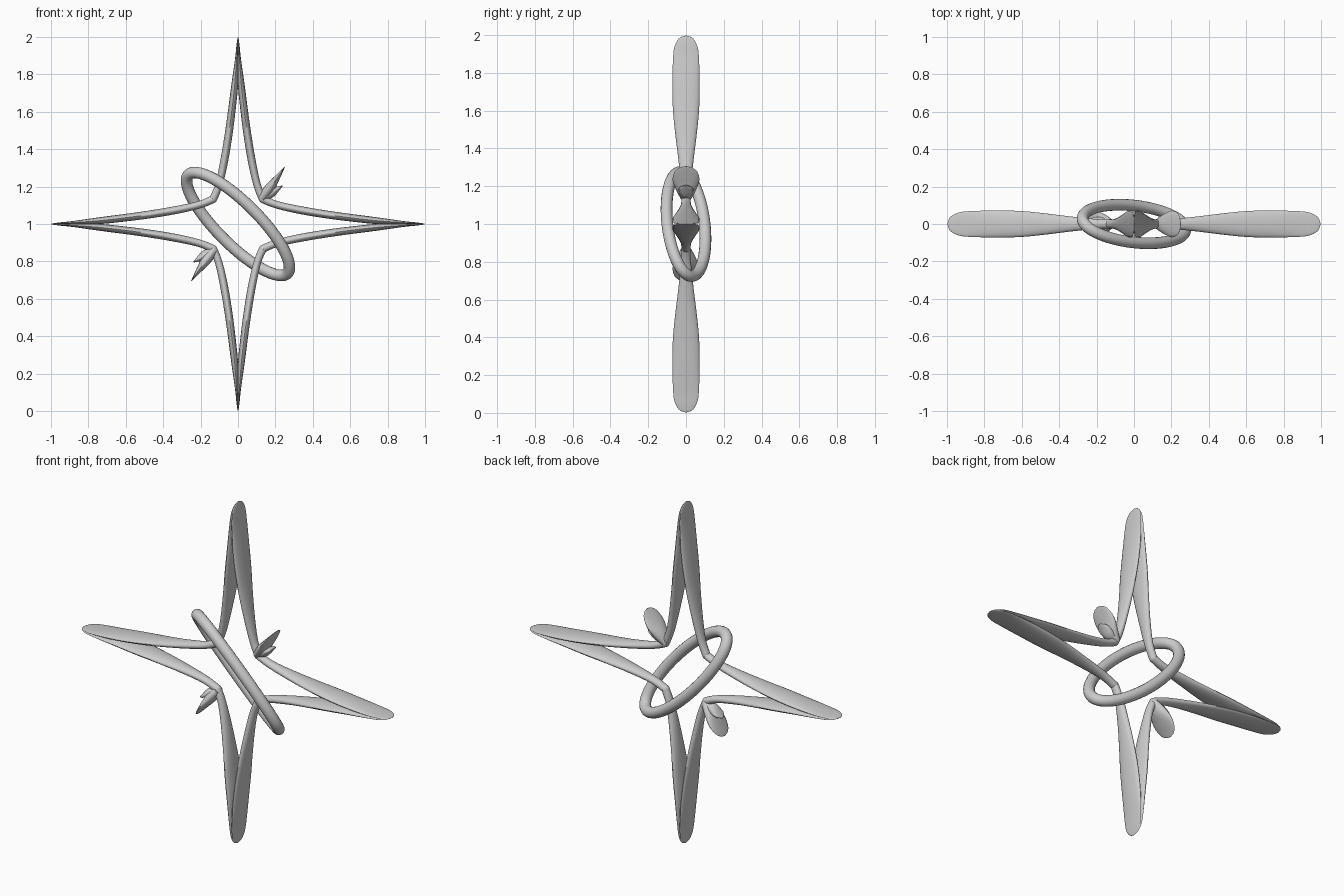
import bpy, bmesh, math
from mathutils import Vector

if "Cube" in bpy.data.objects:
    bpy.data.objects.remove(bpy.data.objects["Cube"])


def spline(pts, steps):
    """Catmull-Rom through tuples of any length."""
    p = [Vector(q) for q in pts]
    p = [p[0] * 2 - p[1]] + p + [p[-1] * 2 - p[-2]]
    out = []
    for i in range(1, len(p) - 2):
        a, b, c, d = p[i - 1:i + 3]
        for k in range(steps):
            t = k / steps
            out.append(0.5 * (2 * b + (c - a) * t + (2 * a - 5 * b + 4 * c - d) * t * t
                              + (3 * b - a - 3 * c + d) * t ** 3))
    return out + [p[-2]]


def blade(name, pts, sx, sz, steps=6, sides=20):
    """Elliptical sweep in the xz plane; each point is (x, z, half thickness, half width in y)."""
    path = spline(pts, steps)
    bm = bmesh.new()
    rings = []
    for i, q in enumerate(path):
        a, b = path[max(i - 1, 0)], path[min(i + 1, len(path) - 1)]
        t = Vector((b[0] - a[0], b[1] - a[1])).normalized()
        h, w = max(q[2], 0.0008), max(q[3], 0.0008)
        ring = []
        for k in range(sides):
            ang = 2 * math.pi * k / sides
            u, v = h * math.cos(ang), w * math.sin(ang)
            ring.append(bm.verts.new((sx * (q[0] - t.y * u), v, 1 + sz * (q[1] + t.x * u))))
        rings.append(ring)
    for r, s in zip(rings, rings[1:]):
        for k in range(sides):
            n = (k + 1) % sides
            bm.faces.new((r[k], r[n], s[n], s[k]))
    bm.faces.new(rings[0])
    bm.faces.new(rings[-1])
    bmesh.ops.recalc_face_normals(bm, faces=bm.faces)
    finish(name, bm)


def finish(name, bm):
    me = bpy.data.meshes.new(name)
    bm.to_mesh(me)
    bm.free()
    ob = bpy.data.objects.new(name, me)
    bpy.context.collection.objects.link(ob)
    bpy.ops.object.select_all(action='DESELECT')
    ob.select_set(True)
    bpy.context.view_layer.objects.active = ob
    bpy.ops.object.shade_smooth_by_angle(angle=math.radians(50))


# Star frame: four bent strands, broad at the tips and thin at the inner corners
half = [(0.000, 0.997, 0.001, 0.004), (0.001, 0.985, 0.003, 0.034),
        (0.004, 0.95, 0.005, 0.057), (0.007, 0.89, 0.008, 0.068),
        (0.018, 0.74, 0.018, 0.072), (0.034, 0.60, 0.020, 0.069),
        (0.053, 0.46, 0.021, 0.055), (0.077, 0.32, 0.021, 0.038),
        (0.102, 0.21, 0.020, 0.027)]
strand = half + [(0.129, 0.142, 0.021, 0.024), (0.142, 0.129, 0.021, 0.024)] \
    + [(z, x, h, w) for x, z, h, w in reversed(half)]
for side, sx in (("right", 1), ("left", -1)):
    for level, sz in (("upper", 1), ("lower", -1)):
        blade(f"star_strand_{level}_{side}", strand, sx, sz)

# Short barbs on two opposite corners: a rounded leaf and a smaller flange
leaf = [(0.125, 0.135, 0.022, 0.028), (0.165, 0.185, 0.028, 0.055),
        (0.200, 0.234, 0.018, 0.071), (0.230, 0.276, 0.008, 0.060),
        (0.245, 0.298, 0.003, 0.034), (0.250, 0.306, 0.001, 0.004)]
flange = [(0.130, 0.140, 0.018, 0.022), (0.175, 0.165, 0.025, 0.036),
          (0.215, 0.190, 0.012, 0.036), (0.238, 0.204, 0.002, 0.010)]
for where, s in (("upper_right", 1), ("lower_left", -1)):
    blade(f"barb_leaf_{where}", leaf, s, s)
    blade(f"barb_flange_{where}", flange, s, s)

# Oval link threaded through the other two corners
long_ax = Vector((-0.264, 0, 0.264))
short_ax = Vector((0.078, -0.103, 0.078))
normal = long_ax.cross(short_ax).normalized()
bm = bmesh.new()
N, M, R = 72, 16, 0.031
grid = []
for i in range(N):
    a = 2 * math.pi * i / N
    c = long_ax * math.cos(a) + short_ax * math.sin(a)
    t = (short_ax * math.cos(a) - long_ax * math.sin(a)).normalized()
    out = t.cross(normal)
    grid.append([bm.verts.new(c + Vector((0, 0, 1)) + R * (out * math.cos(b) + normal * math.sin(b)))
                 for b in (2 * math.pi * k / M for k in range(M))])
for i in range(N):
    r, s = grid[i], grid[(i + 1) % N]
    for k in range(M):
        n = (k + 1) % M
        bm.faces.new((r[k], r[n], s[n], s[k]))
bmesh.ops.recalc_face_normals(bm, faces=bm.faces)
finish("oval_link", bm)
